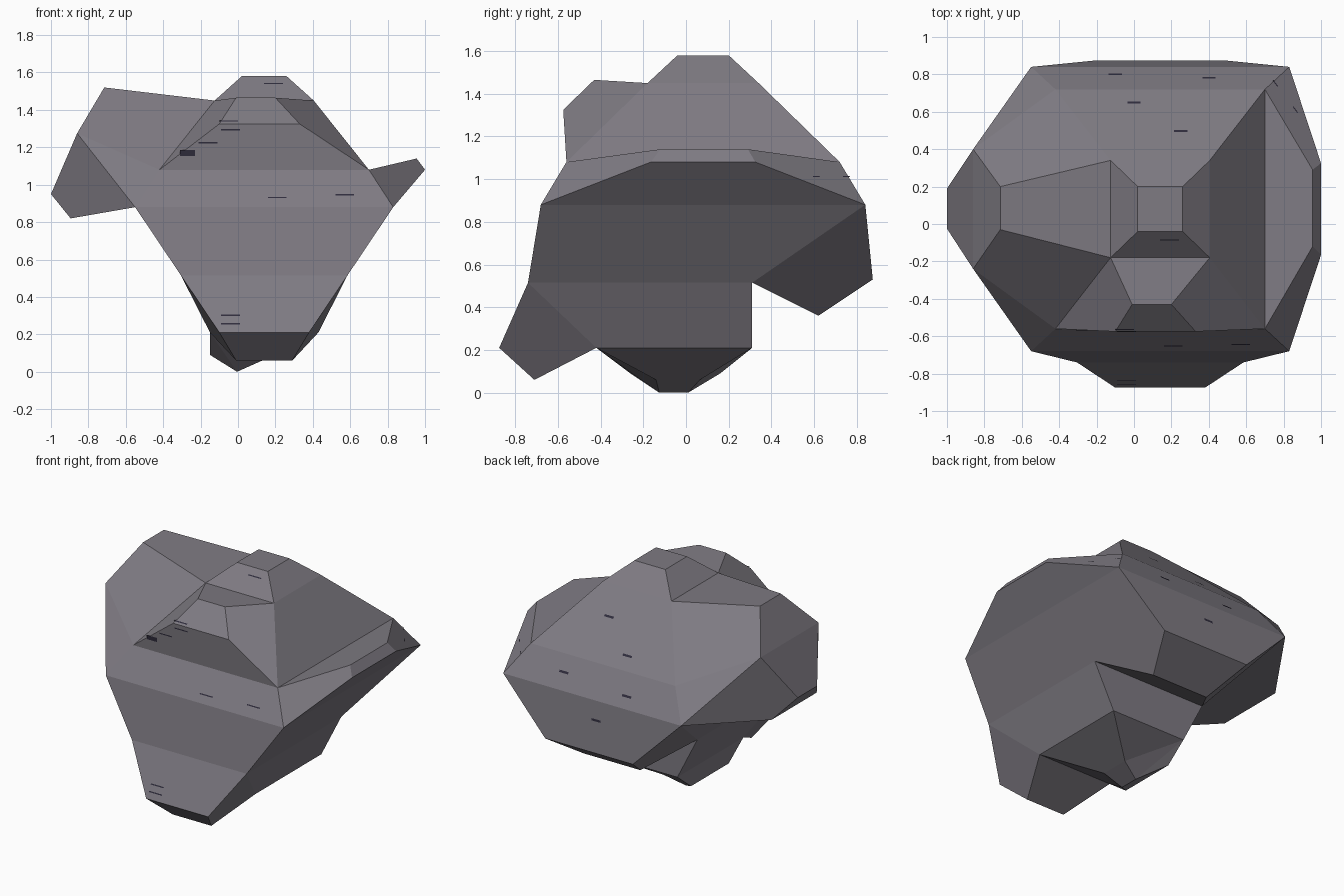
import bpy, bmesh
from mathutils import Vector
from mathutils.bvhtree import BVHTree

if "Cube" in bpy.data.objects:
    bpy.data.objects.remove(bpy.data.objects["Cube"])


def material(name, rgb):
    m = bpy.data.materials.new(name)
    m.diffuse_color = (*rgb, 1)
    m.use_nodes = True
    m.node_tree.nodes["Principled BSDF"].inputs["Base Color"].default_value = m.diffuse_color
    return m


stone = material("grey stone", (0.21, 0.197, 0.225))
dark = material("dark crack", (0.028, 0.025, 0.045))

bm = bmesh.new()
CX, CY = 0.14, 0.08


def ring(hx, y0, y1, z):
    """Rectangle of corners: front left, front right, back right, back left."""
    return [bm.verts.new((CX + sx * hx, y, z))
            for sx, y in ((-1, y0), (1, y0), (1, y1), (-1, y1))]


def row_x(x0, x1, y, z):
    """Pair of points, left then right."""
    return [bm.verts.new((x, y, z)) for x in (x0, x1)]


def row_y(x, y0, y1, z):
    """Pair of points, front then back."""
    return [bm.verts.new((x, y, z)) for y in (y0, y1)]


def face(*v):
    bm.faces.new(v)


def side(upper, lower, i):
    """Wall between two rings: 0 front, 1 right, 2 back, 3 left."""
    j = (i + 1) % 4
    face(upper[i], upper[j], lower[j], lower[i])


def knob(top, bottom, outer_top, outer_bottom):
    """Tapered bulge over the wall bounded by two edges."""
    a, b = top
    d, c = bottom
    a2, b2 = outer_top
    d2, c2 = outer_bottom
    face(a2, b2, c2, d2)
    face(a, b, b2, a2)
    face(b, c, c2, b2)
    face(c, d, d2, c2)
    face(d, a, a2, d2)


# Core rings, top to bottom
cap = ring(0.12, -0.04, 0.20, 1.58)
crown = ring(0.265, -0.18, 0.34, 1.45)
shoulder = ring(0.56, -0.56, 0.72, 1.08)
waist = ring(0.69, -0.68, 0.84, 0.88)
hip = ring(0.445, -0.74, 0.31, 0.515)
foot = ring(0.29, -0.42, 0.31, 0.21)
face(*cap)
for i in range(4):
    side(cap, crown, i)
for i in (1, 2):
    side(crown, shoulder, i)
for i in (0, 2):
    side(shoulder, waist, i)
for i in (0, 1, 3):
    side(waist, hip, i)
for i in (1, 2, 3):
    side(hip, foot, i)

# Upper front, lower front, back and right bulges
knob(crown[:2], shoulder[:2],
     row_x(-0.01, 0.20, -0.43, 1.465), row_x(-0.10, 0.33, -0.575, 1.325))
knob(hip[:2], foot[:2],
     row_x(-0.10, 0.38, -0.875, 0.21), row_x(-0.01, 0.29, -0.71, 0.06))
knob((waist[3], waist[2]), (hip[3], hip[2]),
     row_x(-0.20, 0.48, 0.875, 0.53), row_x(-0.08, 0.36, 0.62, 0.36))
knob(shoulder[1:3], waist[1:3],
     row_y(0.955, -0.12, 0.29, 1.14), row_y(1.0, -0.165, 0.325, 1.08))

# Large left bulge
l1 = row_y(-0.715, -0.03, 0.20, 1.52)
l2 = row_y(-0.86, -0.24, 0.40, 1.275)
l3 = row_y(-1.0, -0.025, 0.19, 0.95)
l4 = row_y(-0.895, -0.17, 0.33, 0.82)
edges = ((crown[0], crown[3]), l1, l2, l3, l4, (waist[0], waist[3]))
for u, v in zip(edges, edges[1:]):
    face(u[0], u[1], v[1], v[0])
for k, c in ((0, 0), (1, 3)):
    face(crown[c], shoulder[c], l2[k], l1[k])
    face(shoulder[c], waist[c], l2[k])
    face(l2[k], waist[c], l4[k], l3[k])

# Pointed base
t = row_y(-0.15, -0.26, 0.16, 0.09)
tip = row_y(-0.005, -0.125, 0.01, 0.0)
w = row_y(0.13, -0.14, 0.065, 0.06)
edges = ((foot[0], foot[3]), t, tip, w, (foot[1], foot[2]))
for u, v in zip(edges, edges[1:]):
    face(u[0], u[1], v[1], v[0])
for k, (cl, cr) in enumerate(((0, 1), (3, 2))):
    face(foot[cl], t[k], tip[k])
    face(foot[cl], tip[k], w[k])
    face(foot[cl], w[k], foot[cr])

bmesh.ops.recalc_face_normals(bm, faces=bm.faces)
tree = BVHTree.FromBMesh(bm)
mesh = bpy.data.meshes.new("boulder")
bm.to_mesh(mesh)
bm.free()
mesh.materials.append(stone)
bpy.context.collection.objects.link(bpy.data.objects.new("boulder", mesh))

# Short dark cracks laid on the surface
marks = bmesh.new()


def crack(start, direction, length=0.1, height=0.008):
    hit, n, _, _ = tree.ray_cast(Vector(start), Vector(direction))
    if hit is None:
        return
    if n.dot(Vector(direction)) > 0:
        n = -n
    across = Vector((0, 0, 1)).cross(n)
    across = across.normalized() if across.length > 0.01 else Vector((1, 0, 0))
    up = n.cross(across)
    vs = [marks.verts.new(hit + n * 0.003 + across * a * length / 2 + up * b * height / 2)
          for a, b in ((-1, -1), (1, -1), (1, 1), (-1, 1))]
    marks.faces.new(vs)


for x, z in ((-0.16, 1.225), (-0.04, 1.295), (-0.05, 1.338), (0.21, 0.93),
             (0.57, 0.945), (-0.04, 0.30), (-0.04, 0.255), (0.19, 1.54)):
    crack((x, -3, z), (0, 1, 0))
crack((-0.27, -3, 1.17), (0, 1, 0), 0.08, 0.03)
for y, z in ((0.61, 1.01), (0.75, 1.01)):
    crack((3, y, z), (-1, 0, 0), 0.04)
for x, z in ((0.25, 1.3), (0.0, 1.15), (0.4, 0.98), (-0.1, 0.95), (0.1, 0.75)):
    crack((x, 3, z), (0, -1, 0), 0.07, 0.015)

mesh = bpy.data.meshes.new("surface_cracks")
marks.to_mesh(mesh)
marks.free()
mesh.materials.append(dark)
bpy.context.collection.objects.link(bpy.data.objects.new("surface_cracks", mesh))
